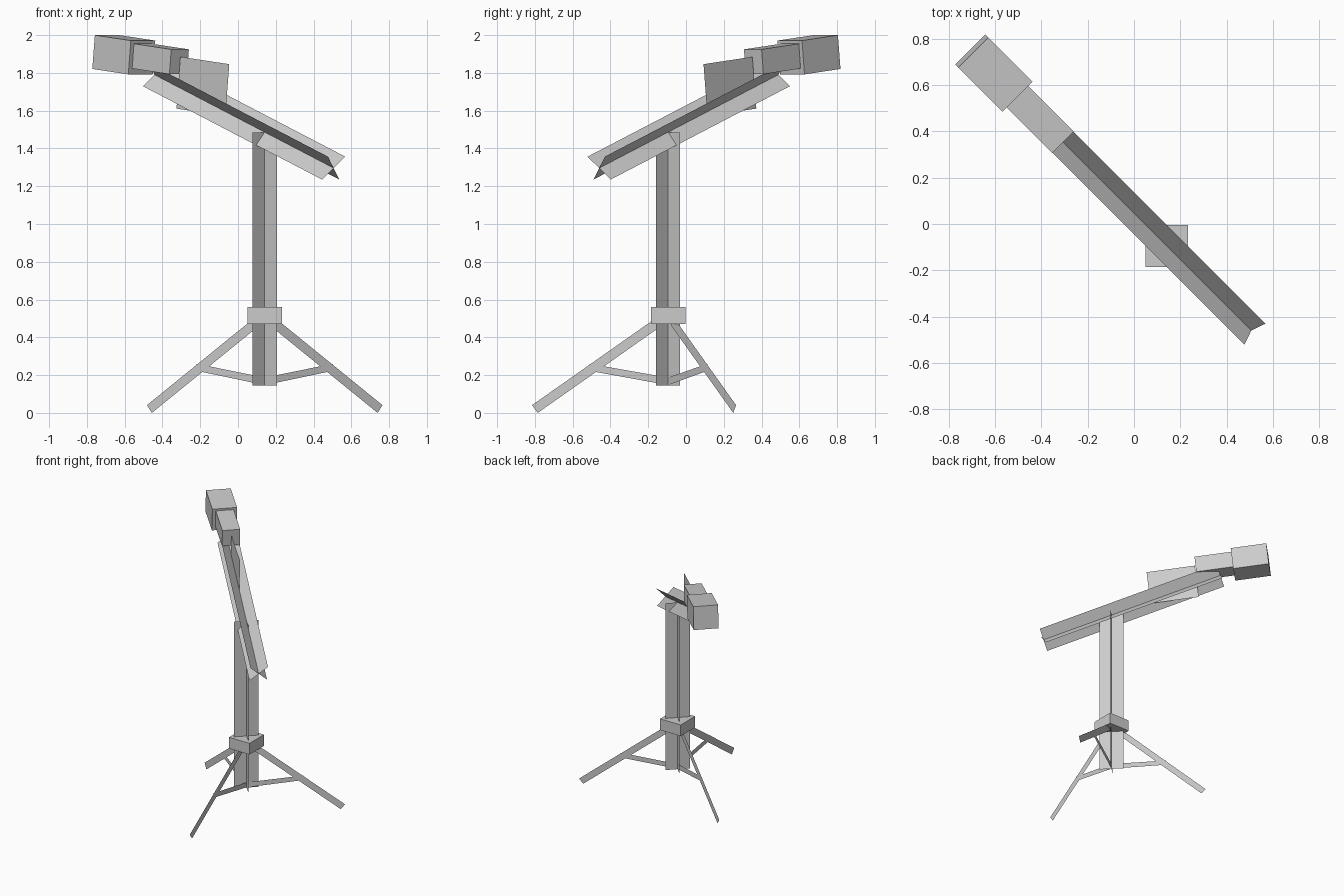
import bpy
from math import radians, cos, sin, hypot, atan2, pi, sqrt
from mathutils import Matrix, Vector

if "Cube" in bpy.data.objects:
    bpy.data.objects.remove(bpy.data.objects["Cube"])

POLE = Vector((0.1415, -0.095, 0))          # stand axis
V = (POLE.x + POLE.y) / sqrt(2)             # sideways offset of the boom's vertical plane
TURN = Matrix.Rotation(radians(-45), 4, 'Z')  # boom heading: local x -> front right


def mesh_object(name, verts, faces, matrix=Matrix()):
    mesh = bpy.data.meshes.new(name)
    mesh.from_pydata([matrix @ Vector(v) for v in verts], [], faces)
    mesh.update()
    obj = bpy.data.objects.new(name, mesh)
    bpy.context.collection.objects.link(obj)
    return obj


def box(name, size, matrix):
    x, y, z = (s / 2 for s in size)
    verts = [(a, b, c) for a in (-x, x) for b in (-y, y) for c in (-z, z)]
    faces = [(0, 1, 3, 2), (4, 6, 7, 5), (0, 4, 5, 1),
             (2, 3, 7, 6), (0, 2, 6, 4), (1, 5, 7, 3)]
    return mesh_object(name, verts, faces, matrix)


def crossed_sheets(name, length, half, matrix):
    """Two flat sheets crossing in an X, running along local x."""
    l = length / 2
    verts = []
    for s in (1, -1):
        verts += [(-l, -half, -half * s), (l, -half, -half * s),
                  (l, half, half * s), (-l, half, half * s)]
    return mesh_object(name, verts, [(0, 1, 2, 3), (4, 5, 6, 7)], matrix)


def flat(name, profile, matrix):
    """Flat vertical sheet from (distance, height) points."""
    return mesh_object(name, [(r, 0, z) for r, z in profile],
                       [tuple(range(len(profile)))], matrix)


def on_boom(u, z, tilt):
    return TURN @ Matrix.Translation((u, V, z)) @ Matrix.Rotation(tilt, 4, 'Y')


# Upright pole and collar
crossed_sheets("pole", 1.34, 0.064,
               Matrix.Translation((POLE.x, POLE.y, 0.815)) @ Matrix.Rotation(pi / 2, 4, 'Y'))
box("collar", (0.183, 0.183, 0.09), Matrix.Translation((POLE.x, POLE.y, 0.515)))

# Three flat legs, each with a brace to the pole foot
leg = [(0.69, 0), (0.72, 0.041), (0.06, 0.505), (0.03, 0.464)]
brace = [(0, 0.147), (0.423, 0.224), (0.416, 0.260), (0, 0.187)]
for i, angle in enumerate((-90, 30, 150), 1):
    place = Matrix.Translation(POLE) @ Matrix.Rotation(radians(angle), 4, 'Z')
    flat(f"leg_{i}", leg, place)
    flat(f"leg_brace_{i}", brace, place)

# Sloping boom across the pole top
a, b = (-0.658, 1.79), (0.683, 1.296)
du, dz = b[0] - a[0], a[1] - b[1]
crossed_sheets("boom", hypot(du, dz), 0.0645,
               on_boom((a[0] + b[0]) / 2, (a[1] + b[1]) / 2, atan2(dz, du)))

# Side plate, neck and head at the raised end
tilt = radians(6.1)
flat("side_plate", [(-0.184, -0.138), (0.184, -0.138), (0.184, 0.138), (-0.184, 0.138)],
     on_boom(-0.296, 1.7285, tilt))
box("head_neck", (0.284, 0.132, 0.132), on_boom(-0.615, 1.874, tilt))
box("head", (0.271, 0.183, 0.18), on_boom(-0.888, 1.896, tilt))
